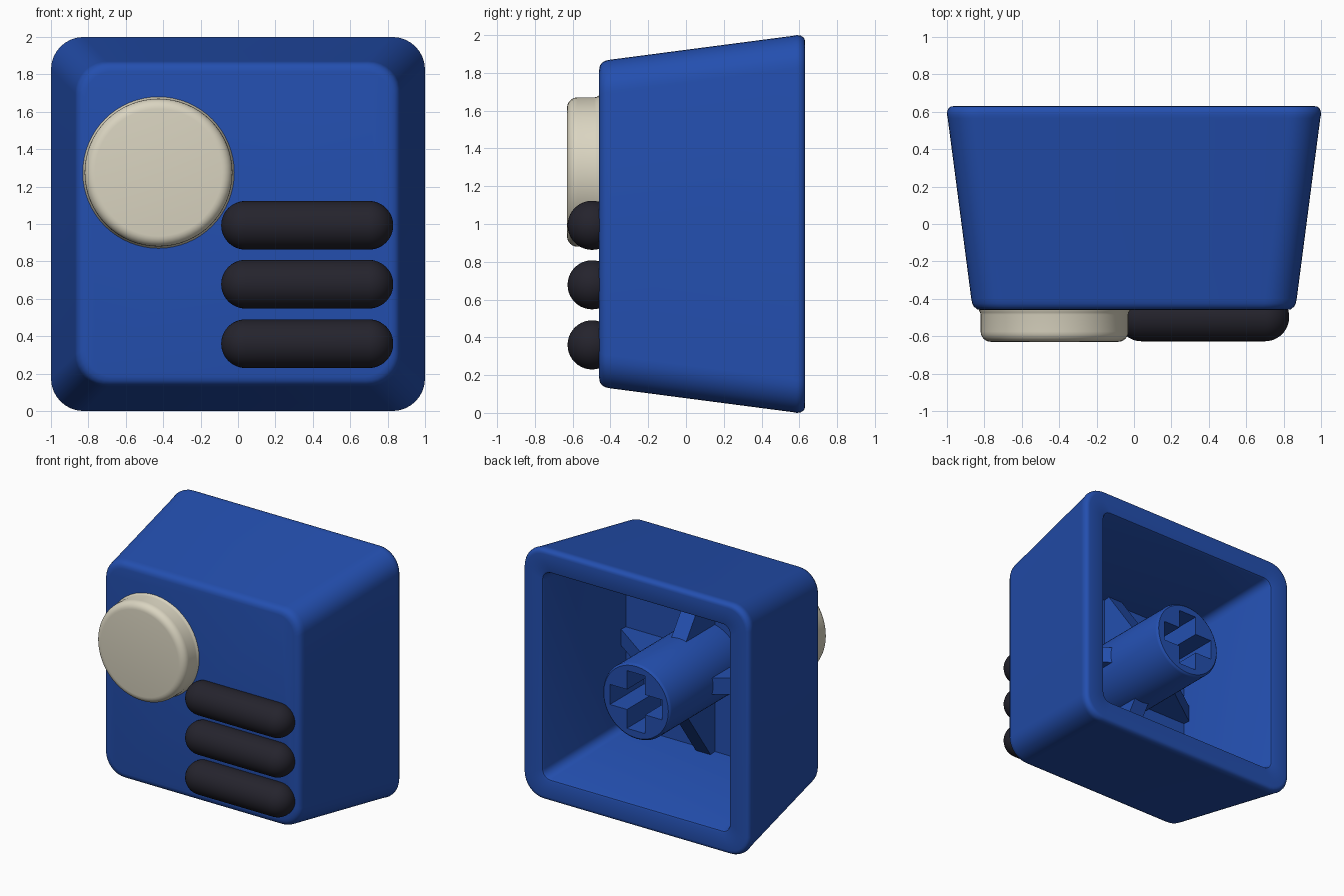
import bpy, bmesh, math
from mathutils import Matrix, Vector

if "Cube" in bpy.data.objects:
    bpy.data.objects.remove(bpy.data.objects["Cube"])


def material(name, rgb):
    m = bpy.data.materials.new(name)
    m.diffuse_color = (*rgb, 1)
    m.use_nodes = True
    m.node_tree.nodes["Principled BSDF"].inputs["Base Color"].default_value = m.diffuse_color
    return m


BLUE = material("blue plastic", (0.017, 0.078, 0.43))
CREAM = material("cream plastic", (0.70, 0.66, 0.53))
BLACK = material("charcoal plastic", (0.018, 0.017, 0.026))


def finish(name, bm, mat, smooth=True):
    bmesh.ops.recalc_face_normals(bm, faces=bm.faces)
    me = bpy.data.meshes.new(name)
    bm.to_mesh(me)
    bm.free()
    ob = bpy.data.objects.new(name, me)
    bpy.context.collection.objects.link(ob)
    me.materials.append(mat)
    if smooth:
        bpy.ops.object.select_all(action='DESELECT')
        ob.select_set(True)
        bpy.context.view_layer.objects.active = ob
        bpy.ops.object.shade_smooth_by_angle(angle=math.radians(35))
    return ob


def loft(name, rings, mat):
    """Skin a list of point rings and cap both ends."""
    bm = bmesh.new()
    loops = [[bm.verts.new(p) for p in ring] for ring in rings]
    n = len(loops[0])
    for a, b in zip(loops, loops[1:]):
        for i in range(n):
            j = (i + 1) % n
            bm.faces.new((a[i], a[j], b[j], b[i]))
    bm.faces.new(loops[0])
    bm.faces.new(loops[-1])
    return finish(name, bm, mat)


def rounded_square(y, half, r, seg=8):
    pts = []
    for q in range(4):
        cx = (half - r) * (1 if q in (0, 3) else -1)
        cz = (half - r) * (1 if q in (0, 1) else -1)
        for k in range(seg + 1):
            t = math.pi / 2 * (q + k / seg)
            pts.append((cx + r * math.cos(t), y, 1 + cz + r * math.sin(t)))
    return pts


def lathe(name, profile, centre, axis, mat, n=64):
    """Revolve (radius, position) pairs about the x or y axis."""
    rings = []
    for r, a in profile:
        ring = []
        for i in range(n):
            t = 2 * math.pi * i / n
            c, s = r * math.cos(t), r * math.sin(t)
            ring.append(Vector(centre) + Vector((a, c, s) if axis == 'x' else (c, a, s)))
        rings.append(ring)
    return loft(name, rings, mat)


def prism(name, pts, push, mat):
    bm = bmesh.new()
    f = bm.faces.new([bm.verts.new(p) for p in pts])
    ext = bmesh.ops.extrude_face_region(bm, geom=[f])
    bmesh.ops.translate(bm, vec=push, verts=[v for v in ext['geom'] if isinstance(v, bmesh.types.BMVert)])
    return finish(name, bm, mat, False)


# Hollow tapered shell: front face, sides, rim, then inner walls and floor
shell = [(-0.46, 0.815, 0.14), (-0.456, 0.838, 0.155), (-0.443, 0.855, 0.165),
         (-0.425, 0.865, 0.17), (-0.40, 0.870, 0.172),
         (0.565, 0.996, 0.175), (0.585, 1.0, 0.175), (0.605, 0.998, 0.175),
         (0.62, 0.99, 0.17), (0.628, 0.98, 0.16), (0.63, 0.965, 0.15),
         (0.63, 0.84, 0.08), (0.625, 0.828, 0.07), (0.61, 0.82, 0.065),
         (-0.27, 0.72, 0.06)]
loft("cap_shell", [rounded_square(*s) for s in shell], BLUE)

# Central stem with a cross-shaped socket
stem = lathe("stem", [(0.30, -0.30), (0.30, 0.61), (0.295, 0.622), (0.285, 0.63)], (0, 0, 1), 'y', BLUE)
L, W = 0.23, 0.08
cross = [(L, -W), (L, W), (W, W), (W, L), (-W, L), (-W, W),
         (-L, W), (-L, -W), (-W, -W), (-W, -L), (W, -L), (W, -W)]
cutter = prism("socket_cutter", [(x, 0.2, 1 + z) for x, z in cross], (0, 0.6, 0), BLUE)
cutter.hide_render = True
mod = stem.modifiers.new("socket", 'BOOLEAN')
mod.operation = 'DIFFERENCE'
mod.solver = 'EXACT'
mod.object = cutter
bpy.context.view_layer.objects.active = stem
bpy.ops.object.modifier_apply(modifier=mod.name)
bpy.data.objects.remove(cutter)

# Four gusset ribs between stem and walls
rib = [(0.25, -0.30), (0.74, -0.30), (0.73, -0.22), (0.28, 0.10)]
for i in range(4):
    ob = prism(f"rib_{i + 1}", [(u, y, -0.065) for u, y in rib], (0, 0, 0.13), BLUE)
    ob.data.transform(Matrix.Translation((0, 0, 1)) @ Matrix.Rotation(i * math.pi / 2, 4, 'Y'))

# Round button with softened front edge
R, B = 0.395, 0.055
button = [(0.405, -0.44), (0.405, -0.462), (0.398, -0.472), (R, -0.485)]
for k in range(7):
    t = math.pi / 2 * k / 6
    button.append((R - B + B * math.cos(t), -0.575 - B * math.sin(t)))
lathe("round_button", button, (-0.425, 0, 1.275), 'y', CREAM)

# Three capsule bars
r, half = 0.13, 0.46
end = [(r * math.cos(t), half - r + r * math.sin(t)) for t in [math.pi / 2 * k / 12 for k in range(12)]]
end.append((0.001, half))
bar = [(q, -a) for q, a in reversed(end)] + end
for i, z in enumerate((0.36, 0.678, 0.993)):
    lathe(f"bar_{i + 1}", bar, (0.37, -0.497, z), 'x', BLACK, 40)
